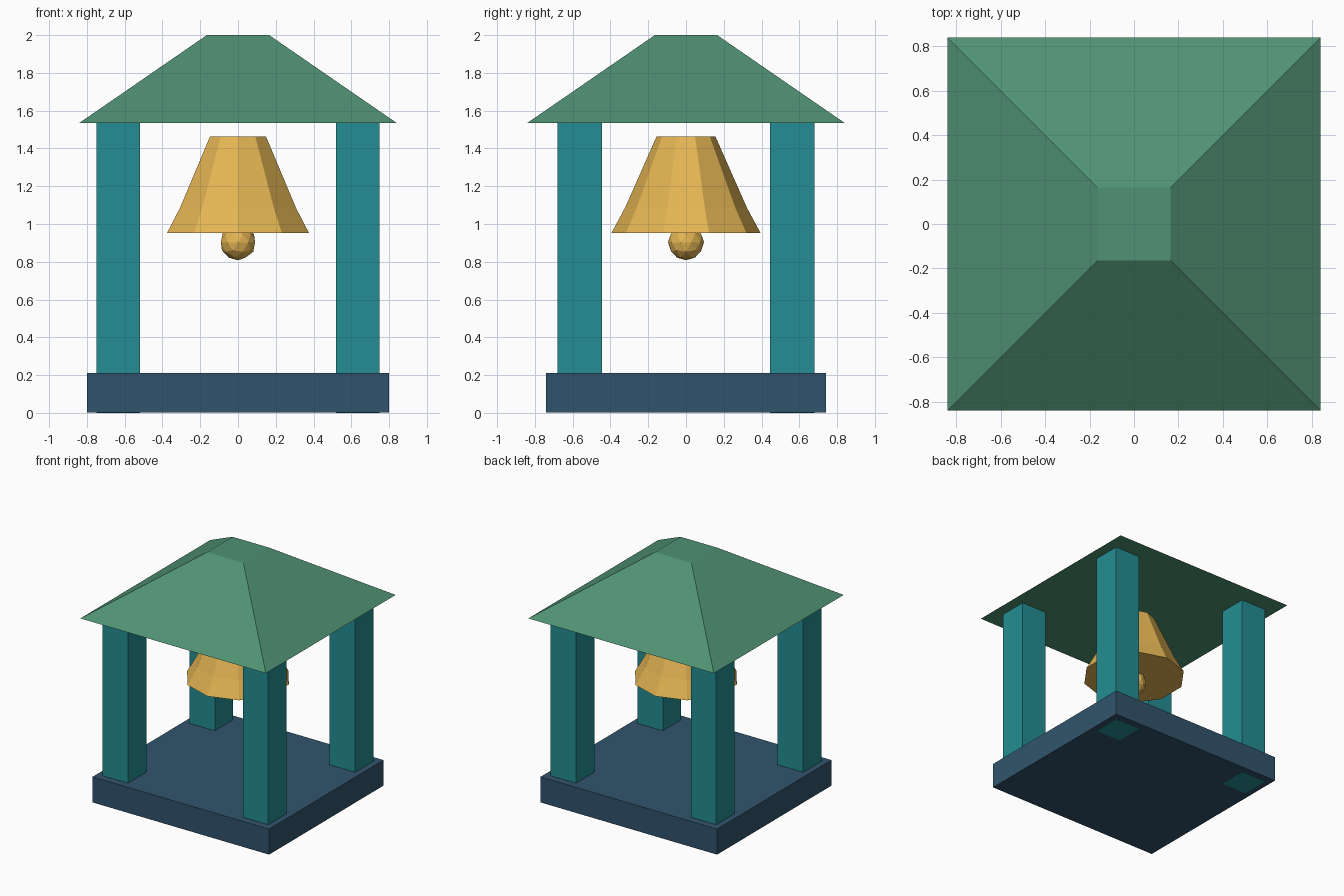
import bpy
import bmesh
from math import sin, cos, pi, sqrt
from mathutils import Matrix, Vector

default = bpy.data.objects.get("Cube")
if default:
    bpy.data.objects.remove(default, do_unlink=True)


def material(name, rgb):
    """Flat material from 0-255 display colour, stored as linear."""
    linear = [((c / 255 + 0.055) / 1.055) ** 2.4 for c in rgb] + [1.0]
    mat = bpy.data.materials.new(name)
    mat.use_nodes = True
    mat.diffuse_color = linear
    bsdf = mat.node_tree.nodes["Principled BSDF"]
    bsdf.inputs["Base Color"].default_value = linear
    bsdf.inputs["Roughness"].default_value = 0.8
    return mat


def finish(name, bm, mat):
    bmesh.ops.recalc_face_normals(bm, faces=bm.faces)
    mesh = bpy.data.meshes.new(name)
    bm.to_mesh(mesh)
    bm.free()
    mesh.materials.append(mat)
    obj = bpy.data.objects.new(name, mesh)
    bpy.context.collection.objects.link(obj)
    return obj


def box(name, low, high, mat):
    low, high = Vector(low), Vector(high)
    bm = bmesh.new()
    bmesh.ops.create_cube(bm, size=1, matrix=Matrix.Translation((low + high) / 2)
                          @ Matrix.Diagonal((*(high - low), 1)))
    return finish(name, bm, mat)


def lathe(name, profile, sides, turn, mat):
    """Closed faceted solid from (radius, height) rings."""
    bm = bmesh.new()
    rings = []
    for radius, z in profile:
        angles = [turn + 2 * pi * i / sides for i in range(sides)]
        rings.append([bm.verts.new((radius * cos(a), radius * sin(a), z)) for a in angles])
    for lower, upper in zip(rings, rings[1:]):
        for i in range(sides):
            j = (i + 1) % sides
            bm.faces.new((lower[i], lower[j], upper[j], upper[i]))
    bm.faces.new(rings[0])
    bm.faces.new(rings[-1])
    return finish(name, bm, mat)


navy = material("slate navy", (49, 84, 108))
teal = material("teal", (36, 141, 147))
green = material("roof green", (80, 146, 116))
gold = material("bell gold", (228, 181, 83))

# Base slab
box("base", (-0.8, -0.74, 0.001), (0.8, 0.74, 0.21), navy)

# Four corner posts; the rear pair shows through the underside of the base
for x_name, sx in (("left", 1), ("right", -1)):
    for y_name, sy, foot in (("front", -1, 0.01), ("back", 1, 0)):
        cx, cy = sx * 0.635, sy * 0.562
        box(f"{y_name}_{x_name}_post", (cx - 0.115, cy - 0.118, foot),
            (cx + 0.115, cy + 0.118, 1.54), teal)

# Hipped roof with a flat cap
lathe("roof", [(0.84 * sqrt(2), 1.535), (0.165 * sqrt(2), 2.0)], 4, pi / 4, green)

# Ten-sided bell with a flared lip
lathe("bell", [(0.395, 0.952), (0.323, 1.085), (0.156, 1.463)], 10, pi / 2, gold)

# Faceted clapper
bm = bmesh.new()
bmesh.ops.create_icosphere(bm, subdivisions=2, radius=0.095,
                           matrix=Matrix.Translation((0, 0, 0.903)))
finish("clapper", bm, gold)
